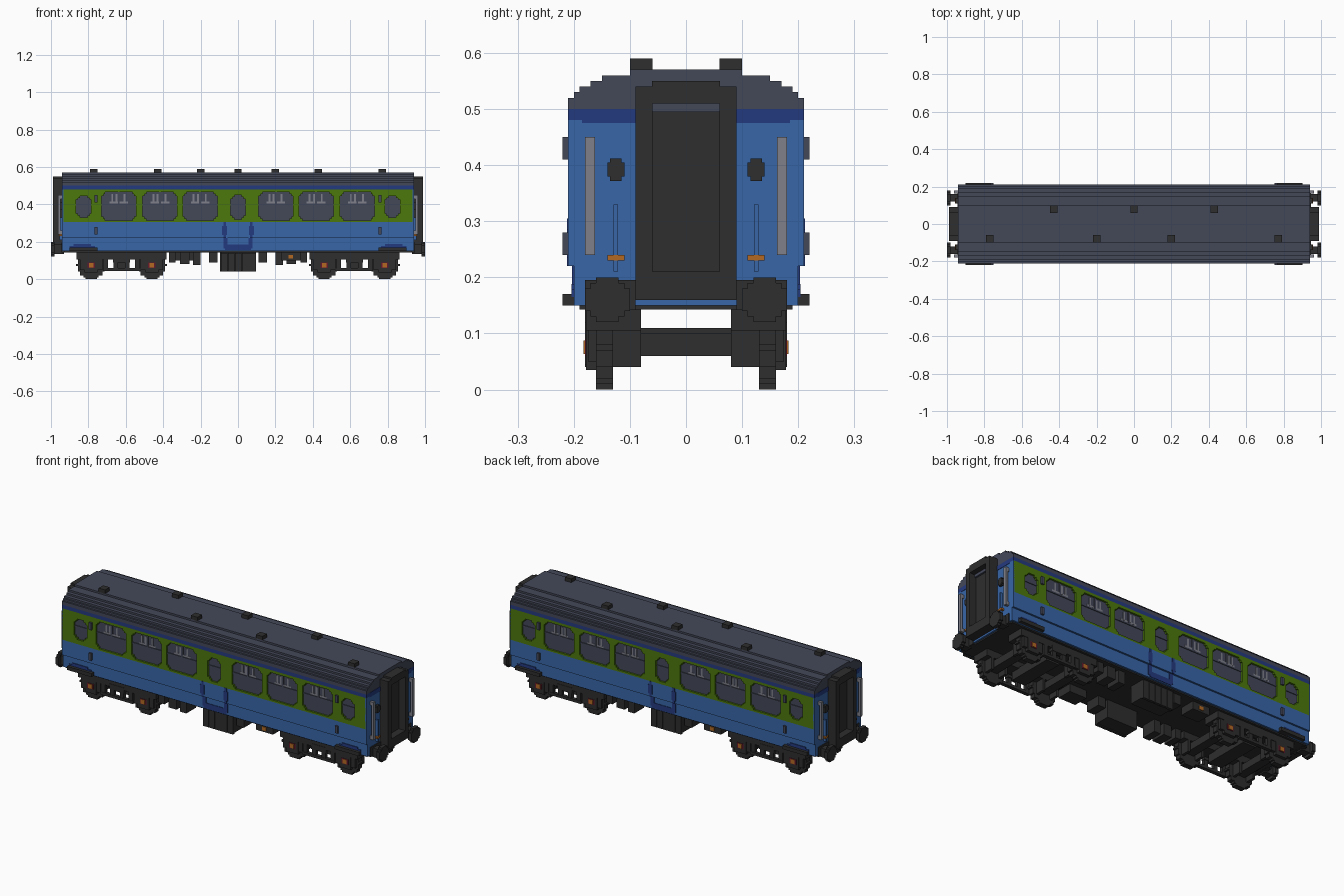
import bpy, bmesh, math

cube = bpy.data.objects.get("Cube")
if cube:
    bpy.data.objects.remove(cube, do_unlink=True)


def material(name, r, g, b):
    lin = [((c / 255 + 0.055) / 1.055) ** 2.4 if c > 10 else c / 255 / 12.92 for c in (r, g, b)]
    m = bpy.data.materials.new(name)
    m.diffuse_color = (*lin, 1)
    m.use_nodes = True
    m.node_tree.nodes["Principled BSDF"].inputs["Base Color"].default_value = (*lin, 1)
    return m


BLUE = material("body blue", 56, 102, 168)
GREEN = material("band green", 76, 120, 12)
NAVY = material("navy trim", 36, 58, 126)
SLATE = material("roof slate", 68, 72, 89)
BLACK = material("underframe black", 46, 46, 46)
GREY = material("light grey", 126, 128, 138)
ORANGE = material("axle orange", 180, 106, 36)
RED = material("dark red", 100, 26, 46)

# Symmetry sets: sign pairs applied to x and y
ONE = [(1, 1)]
SIDES = [(1, 1), (1, -1)]
ENDS = [(1, 1), (-1, 1)]
QUAD = SIDES + [(-1, 1), (-1, -1)]
TURN = [(1, -1), (-1, 1)]


def part(name, mat, boxes, copies=ONE):
    """One object from boxes (x0, x1, y0, y1, z0, z1), repeated by sign."""
    bm = bmesh.new()
    for sx, sy in copies:
        for x0, x1, y0, y1, z0, z1 in boxes:
            cube = bmesh.ops.create_cube(bm, size=1)
            for v in cube["verts"]:
                v.co = (sx * ((x0 + x1) / 2 + v.co.x * (x1 - x0)),
                        sy * ((y0 + y1) / 2 + v.co.y * (y1 - y0)),
                        (z0 + z1) / 2 + v.co.z * (z1 - z0))
    bmesh.ops.recalc_face_normals(bm, faces=bm.faces)
    me = bpy.data.meshes.new(name)
    bm.to_mesh(me)
    bm.free()
    me.materials.append(mat)
    ob = bpy.data.objects.new(name, me)
    bpy.context.collection.objects.link(ob)
    return ob


def disc_rows(r, step=0.01):
    """Stepped circle as (half width, low, high) rows around zero."""
    n = round(2 * r / step)
    for i in range(n):
        lo = -r + i * step
        mid = lo + step / 2
        yield max(step, round(math.sqrt(r * r - mid * mid) / step) * step), lo, lo + step


# Body core, seen through the window openings
part("window_glass", SLATE, [(-0.93, 0.93, -0.2, 0.2, 0.23, 0.49)])

# Lower body and end walls
part("lower_body", BLUE, [(-0.935, 0.935, -0.20, 0.20, 0.15, 0.222),
                          (-0.935, 0.935, -0.21, 0.21, 0.22, 0.305)])
part("end_wall", BLUE, [(0.932, 0.94, -0.21, 0.21, 0.22, 0.48),
                        (0.932, 0.94, -0.20, 0.20, 0.15, 0.22)], ENDS)

# Green window band with stepped-corner openings
half = [(0.0, 0.04, 0.32, 0.45), (0.2025, 0.0925, 0.315, 0.465), (0.4175, 0.0925, 0.315, 0.465),
        (0.6375, 0.0925, 0.315, 0.465), (0.825, 0.04, 0.33, 0.445)]
windows = sorted(half + [(-c, w, a, b) for c, w, a, b in half[1:]])
Y0, Y1, LO, HI = 0.199, 0.21, 0.305, 0.48
band, bars, lights = [], [], []
left = -0.935
for c, w, a, b in windows:
    x0, x1 = c - w, c + w
    band += [(left, x0, Y0, Y1, LO, HI), (x0, x1, Y0, Y1, LO, a), (x0, x1, Y0, Y1, b, HI)]
    for s, t in ((0.02, 0.01), (0.01, 0.02)):
        for xa, xb in ((x0, x0 + s), (x1 - s, x1)):
            band += [(xa, xb, Y0, Y1, a, a + t), (xa, xb, Y0, Y1, b - t, b)]
    bars.append((x0, x1, Y0, 0.204, 0.395, 0.403))
    if w > 0.05:
        bars.append((c - 0.005, c + 0.005, Y0, 0.204, 0.40, b))
        for d in (-0.035, -0.012, 0.03):
            lights.append((c + d - 0.005, c + d + 0.005, Y0, 0.202, 0.41, 0.455))
        lights.append((c - 0.05, c + 0.05, Y0, 0.2015, 0.405, 0.415))
    left = x1
band.append((left, 0.935, Y0, Y1, LO, HI))
part("window_band", GREEN, band, SIDES)
part("window_bars", SLATE, bars, SIDES)
part("window_highlights", GREY, lights, SIDES)

# Navy strip below the roof, and painted side trim
part("cornice_strip", NAVY, [(-0.94, 0.94, -0.21, 0.21, 0.48, 0.50),
                             (-0.942, 0.942, -0.185, 0.185, 0.475, 0.4995)])
part("centre_trim", NAVY, [(0.065, 0.078, 0.205, 0.212, 0.22, 0.305),
                           (0.06, 0.085, 0.205, 0.212, 0.235, 0.285),
                           (0.055, 0.078, 0.195, 0.203, 0.165, 0.22),
                           (0, 0.07, 0.195, 0.203, 0.155, 0.185)], QUAD)
part("corner_trim", NAVY, [(0.765, 0.90, 0.195, 0.204, 0.165, 0.178),
                           (0.785, 0.88, 0.195, 0.204, 0.178, 0.188)], QUAD)

# Stepped roof: half width and top height of each layer
roof, low = [], 0.50
for w, top in ((0.21, 0.52), (0.20, 0.53), (0.19, 0.54), (0.17, 0.55), (0.15, 0.56), (0.10, 0.57)):
    roof.append((-0.94, 0.94, -w, w, low, top))
    low = top
part("roof", SLATE, roof)
vents = [(x, 0.08) for x in (-0.43, 0, 0.43)] + [(x, -0.08) for x in (-0.77, -0.2, 0.2, 0.77)]
part("roof_vents", BLACK, [(x - 0.02, x + 0.02, y - 0.02, y + 0.02, 0.565, 0.59) for x, y in vents])

# Side handles and footsteps
part("door_handles", SLATE, [(0.752, 0.768, 0.205, 0.22, 0.24, 0.28),
                             (0.752, 0.768, 0.205, 0.22, 0.41, 0.45)], QUAD)
part("footsteps", BLACK, [(0.75, 0.90, 0.19, 0.22, 0.15, 0.17)], QUAD)

# Gangway: hollow frame with a dark door behind it
part("gangway_frame", BLACK, [(0.93, 0.99, 0.06, 0.09, 0.16, 0.54),
                              (0.93, 0.99, 0, 0.0605, 0.16, 0.21),
                              (0.93, 0.99, 0, 0.0605, 0.51, 0.55),
                              (0.93, 0.95, 0, 0.0605, 0.20, 0.52)], QUAD)
part("gangway_lintel", SLATE, [(0.945, 0.96, -0.06, 0.06, 0.495, 0.51)], ENDS)

# End fittings
part("end_handrails", GREY, [(0.95, 0.962, 0.162, 0.18, 0.24, 0.45),
                             (0.935, 0.955, 0.164, 0.178, 0.24, 0.26),
                             (0.935, 0.955, 0.164, 0.178, 0.43, 0.45)], QUAD)
part("end_sockets", BLACK, [(0.935, 0.955, 0.115, 0.135, 0.372, 0.412),
                            (0.935, 0.955, 0.11, 0.14, 0.38, 0.405)], QUAD)
part("end_pipes", BLUE, [(0.935, 0.955, 0.121, 0.129, 0.21, 0.33)], QUAD)
part("pipe_taps", ORANGE, [(0.935, 0.957, 0.11, 0.14, 0.23, 0.24)], QUAD)

# Buffers: stepped discs on shanks
buffers = []
for r, xa, xb in ((0.04, 0.98, 1.0), (0.025, 0.93, 0.985)):
    buffers += [(xa, xb, 0.14 - w, 0.14 + w, 0.16 + a, 0.16 + b) for w, a, b in disc_rows(r)]
part("buffers", BLACK, buffers, QUAD)
part("buffer_beam", BLACK, [(0.92, 0.945, 0.09, 0.18, 0.142, 0.195)], QUAD)

# Underframe floor and equipment boxes
part("underframe", BLACK, [(-0.93, 0.93, -0.19, 0.19, 0.143, 0.152)])
gear = [(-0.37, -0.335, 0.09), (-0.31, -0.26, 0.08), (-0.24, -0.2, 0.075),
        (-0.09, 0.095, 0.045), (0.11, 0.155, 0.09), (0.23, 0.335, 0.10)]
boxes = [(a, b, 0.085, 0.17, z, 0.15) for a, b, z in gear]
boxes += [(-0.09 + i * 0.0375, -0.055 + i * 0.0375, 0.165, 0.18, 0.04, 0.14) for i in range(5)]
part("equipment_boxes", BLACK, boxes, TURN)
part("battery_label", ORANGE, [(0.27, 0.295, 0.165, 0.174, 0.11, 0.13)], TURN)

# Bogies: wheels, axles, frames and axleboxes
C = 0.6225
wheels, axles, frame, ring, caps = [], [], [], [], []
frame += [(C - 0.24, C + 0.24, 0.08, 0.178, 0.105, 0.148),
          (C - 0.10, C + 0.10, 0.16, 0.18, 0.045, 0.06),
          (C - 0.045, C + 0.045, 0.155, 0.18, 0.09, 0.12),
          (C - 0.04, C + 0.04, 0, 0.13, 0.06, 0.11)]
for d in (-0.085, -0.03, 0.03, 0.085):
    frame.append((C + d - 0.012, C + d + 0.012, 0.16, 0.178, 0.05, 0.11))
for s in (-1, 1):
    x = C + s * 0.1625
    wheels += [(x - w, x + w, 0.13, 0.16, 0.075 + a, 0.075 + b) for w, a, b in disc_rows(0.075)]
    axles.append((x - 0.025, x + 0.025, 0, 0.14, 0.06, 0.10))
    frame += [(x - 0.06, x + 0.06, 0.155, 0.175, 0.05, 0.115),
              (x - 0.035, x + 0.035, 0.155, 0.178, 0.035, 0.12),
              (x - 0.05, x - 0.035, 0.08, 0.135, 0.04, 0.12),
              (x + 0.035, x + 0.05, 0.08, 0.135, 0.04, 0.12)]
    ring.append((x - 0.02, x + 0.02, 0.17, 0.18, 0.06, 0.09))
    caps.append((x - 0.012, x + 0.012, 0.17, 0.183, 0.063, 0.087))
part("wheels", BLACK, wheels, QUAD)
part("axles", BLACK, axles, QUAD)
part("bogie_frames", BLACK, frame, QUAD)
part("axlebox_rings", RED, ring, QUAD)
part("axlebox_caps", ORANGE, caps, QUAD)
